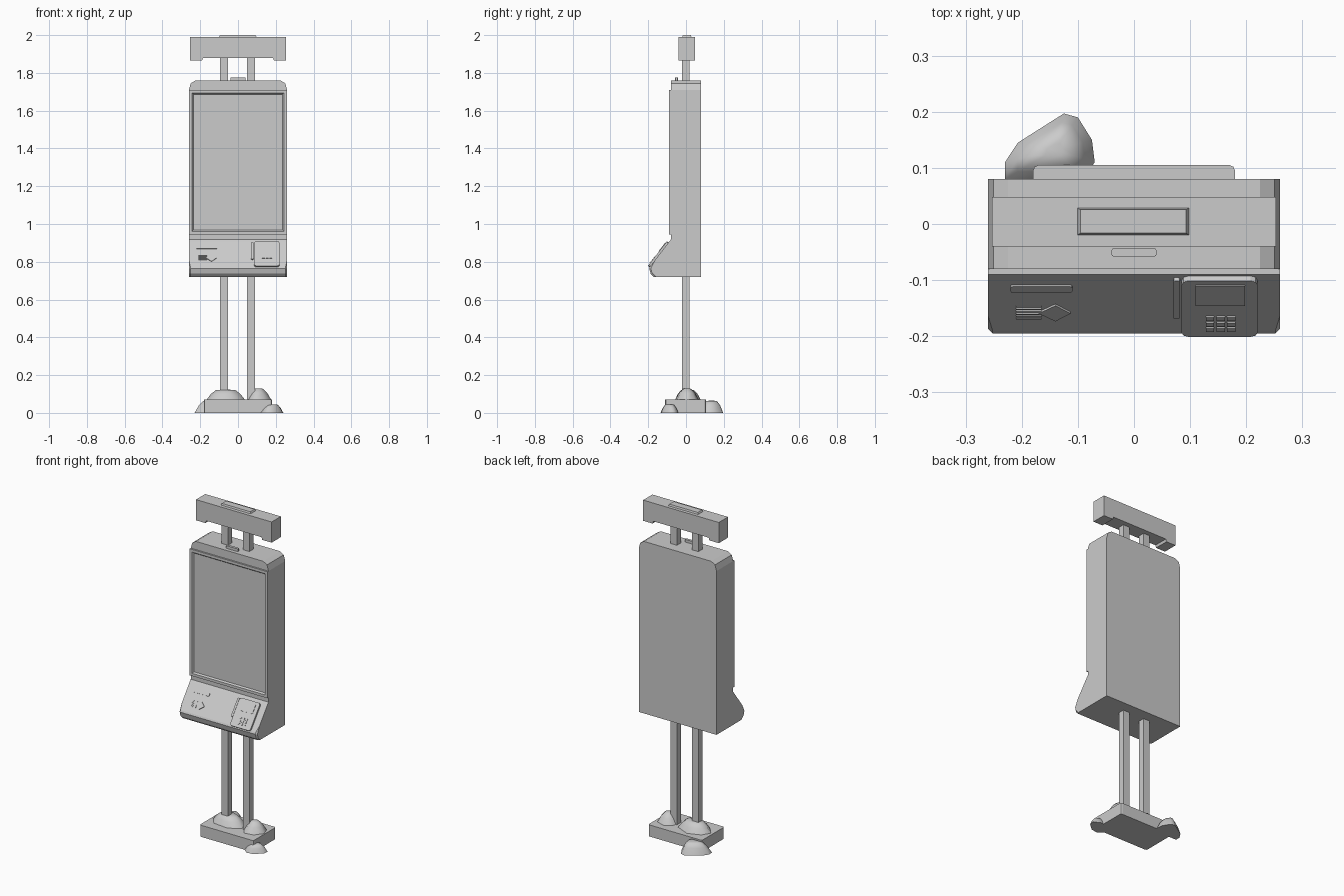
import bpy, bmesh, math
from mathutils import Vector, Matrix

if "Cube" in bpy.data.objects:
    bpy.data.objects.remove(bpy.data.objects["Cube"])

grey = bpy.data.materials.new("plain grey")
grey.use_nodes = True
grey.diffuse_color = (0.6, 0.6, 0.6, 1)
grey.node_tree.nodes["Principled BSDF"].inputs["Base Color"].default_value = (0.6, 0.6, 0.6, 1)


def finish(name, bm):
    bmesh.ops.recalc_face_normals(bm, faces=bm.faces)
    mesh = bpy.data.meshes.new(name)
    bm.to_mesh(mesh)
    bm.free()
    mesh.materials.append(grey)
    ob = bpy.data.objects.new(name, mesh)
    bpy.context.collection.objects.link(ob)
    return ob


def extrude(name, points, axis, lo, hi):
    """Extrude a closed outline along x (points are y, z) or y (points are x, z)."""
    bm = bmesh.new()
    place = (lambda a, b: (lo, a, b)) if axis == "x" else (lambda a, b: (a, lo, b))
    face = bm.faces.new([bm.verts.new(place(a, b)) for a, b in points])
    out = bmesh.ops.extrude_face_region(bm, geom=[face])["geom"]
    move = Vector((hi - lo, 0, 0)) if axis == "x" else Vector((0, hi - lo, 0))
    bmesh.ops.translate(bm, vec=move, verts=[v for v in out if isinstance(v, bmesh.types.BMVert)])
    return finish(name, bm)


def box(name, x0, x1, y0, y1, z0, z1, bevel=0, matrix=Matrix()):
    bm = bmesh.new()
    bmesh.ops.create_cube(bm, size=1)
    for v in bm.verts:
        v.co = Vector(((x0, x1)[v.co.x > 0], (y0, y1)[v.co.y > 0], (z0, z1)[v.co.z > 0]))
    if bevel:
        edges = [e for e in bm.edges if abs(e.verts[0].co.z - e.verts[1].co.z) > 1e-6]
        bmesh.ops.bevel(bm, geom=edges, offset=bevel, segments=2, affect="EDGES", profile=0.5)
    bm.transform(matrix)
    return finish(name, bm)


def mirrored(half):
    return half + [(-x, z) for x, z in reversed(half)]


def rock(name, outline, z0, z1, top=0.5):
    """Rounded stone from a ground outline, a shoulder ring and a smaller crown ring."""
    cx = sum(p[0] for p in outline) / len(outline)
    cy = sum(p[1] for p in outline) / len(outline)
    bm = bmesh.new()
    for scale, t in ((1, 0), (0.5 + top / 2, 0.6), (top, 0.95), (top * 0.4, 1)):
        for x, y in outline:
            bm.verts.new((cx + (x - cx) * scale, cy + (y - cy) * scale, z0 + (z1 - z0) * t))
    bmesh.ops.convex_hull(bm, input=bm.verts)
    ob = finish(name, bm)
    for p in ob.data.polygons:
        p.use_smooth = p.normal.z > -0.9
    return ob


# Base, posts and stones
box("base_block", -0.18, 0.18, -0.11, 0.105, 0, 0.07, bevel=0.01)
for side, x in (("right", -0.074), ("left", 0.069)):
    box(side + "_post", x - 0.021, x + 0.021, -0.02, 0.018, 0.06, 1.9)
rock("back_stone", [(-0.23, 0.08), (-0.23, 0.11), (-0.207, 0.145), (-0.125, 0.197),
                    (-0.1, 0.19), (-0.075, 0.15), (-0.07, 0.11), (-0.09, 0.08)], 0, 0.065)
rock("front_stone", [(0.12, -0.11), (0.15, -0.135), (0.19, -0.13), (0.235, -0.09),
                     (0.24, -0.06), (0.2, -0.04), (0.14, -0.05)], 0, 0.045)
rock("right_post_stone", [(-0.17, 0), (-0.13, -0.05), (-0.03, -0.06), (0.04, -0.02),
                          (0.03, 0.04), (-0.06, 0.08), (-0.14, 0.05)], 0.065, 0.123)
rock("left_post_stone", [(0.045, -0.01), (0.08, -0.06), (0.14, -0.05), (0.178, 0),
                         (0.16, 0.05), (0.1, 0.07), (0.06, 0.04)], 0.065, 0.13, 0.35)

# Cabinet with chamfered top corners
extrude("cabinet", mirrored([(0.26, 0.8), (0.26, 1.71), (0.25, 1.745), (0.225, 1.76)]),
        "y", -0.08, 0.08)

# Sloping console below the screen
console = extrude("console", [(0.08, 0.72), (-0.17, 0.72), (-0.187, 0.737), (-0.195, 0.765),
                              (-0.19, 0.775), (-0.088, 0.908), (-0.078, 0.92), (0.08, 0.92)],
                  "x", -0.26, 0.26)
bm = bmesh.new()
bm.from_mesh(console.data)
corners = [e for e in bm.edges if abs(e.verts[0].co.x - e.verts[1].co.x) < 1e-6
           and max(v.co.y for v in e.verts) < -0.16]
bmesh.ops.bevel(bm, geom=corners, offset=0.008, segments=1, affect="EDGES")
bm.to_mesh(console.data)
bm.free()

# Screen bezel with a sunken display
bezel = box("screen_bezel", -0.26, 0.26, -0.09, -0.078, 0.945, 1.71)
bm = bmesh.new()
bm.from_mesh(bezel.data)
bm.normal_update()
front = [f for f in bm.faces if f.normal.y < -0.9]
bmesh.ops.inset_region(bm, faces=front, thickness=0.023)
bmesh.ops.inset_region(bm, faces=front, thickness=0.01, depth=-0.009)
bm.to_mesh(bezel.data)
bm.free()

# Camera on the cabinet
box("camera_bump", -0.04, 0.04, -0.058, -0.043, 1.755, 1.776, bevel=0.004)

# Header sign and its cap
extrude("header_sign", mirrored([(0.185, 1.88), (0.19, 1.865), (0.253, 1.865), (0.253, 1.99)]),
        "y", -0.04, 0.048)
cap = box("header_cap", -0.103, 0.1, -0.021, 0.03, 1.985, 2.0)
for v in cap.data.vertices:
    if v.co.z > 1.99:
        v.co.x *= 0.93
        v.co.y = 0.0045 + (v.co.y - 0.0045) * 0.82

# Console fittings, placed in the plane of the slope (origin at its lower edge)
slope = Matrix.Translation((0, -0.19, 0.775)) @ Matrix.Rotation(math.atan2(0.133, 0.102), 4, "X")


def fitting(name, x0, x1, v0, v1, h0, h1, bevel=0):
    return box(name, x0, x1, v0, v1, h0, h1, bevel, slope)


fitting("receipt_slot", -0.22, -0.11, 0.116, 0.134, -0.002, 0.004, 0.004)
for i in range(6):
    v = 0.036 + i * 0.007
    fitting("scanner_rib", -0.21, -0.165, v, v + 0.003, -0.002, 0.003)
bm = bmesh.new()
ring = [(-0.17, 0.055), (-0.14, 0.032), (-0.113, 0.055), (-0.14, 0.078)]
low = bm.faces.new([bm.verts.new((x, v, -0.002)) for x, v in ring])
moved = bmesh.ops.extrude_face_region(bm, geom=[low])["geom"]
bmesh.ops.translate(bm, vec=(0, 0, 0.006), verts=[g for g in moved if isinstance(g, bmesh.types.BMVert)])
bm.transform(slope)
finish("scanner_arrow", bm)

fitting("card_slot", 0.07, 0.082, 0.045, 0.155, -0.004, 0.008, 0.003)
fitting("card_reader", 0.085, 0.22, -0.004, 0.16, -0.004, 0.011, 0.012)
fitting("reader_display", 0.11, 0.198, 0.09, 0.148, 0.008, 0.0135)
for col in range(3):
    for row in range(3):
        x, v = 0.128 + col * 0.019, 0.014 + row * 0.016
        fitting("reader_key", x, x + 0.015, v, v + 0.011, 0.008, 0.014)
